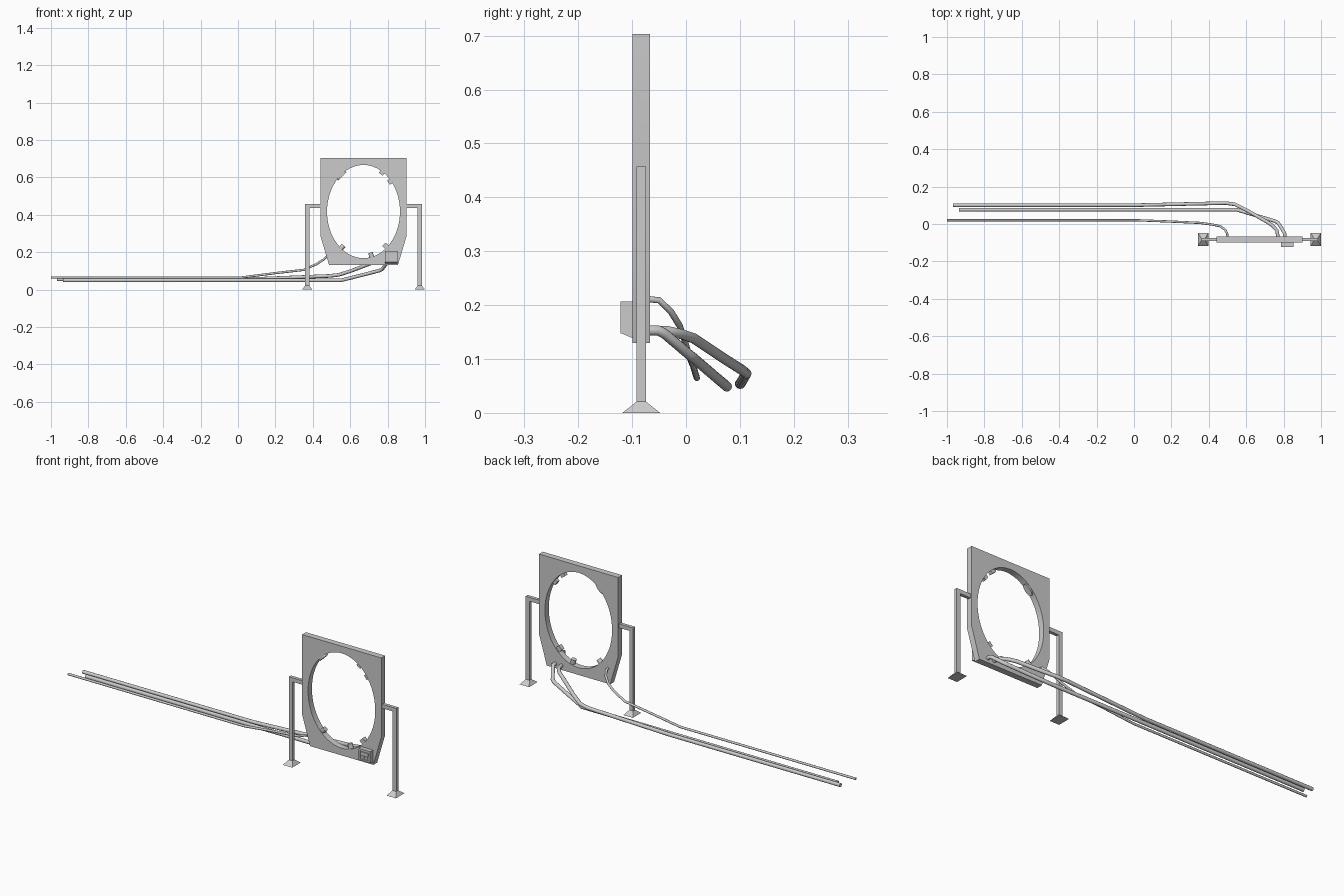
import bpy, bmesh
from math import cos, sin, radians, pi
from mathutils import Vector, Matrix

if "Cube" in bpy.data.objects:
    bpy.data.objects.remove(bpy.data.objects["Cube"])

CX, CZ, RX, RZ = 0.671, 0.417, 0.195, 0.249   # oval opening
PY = -0.083                                   # plate mid-plane


def mesh_object(name, bm, smooth=False):
    bmesh.ops.recalc_face_normals(bm, faces=bm.faces)
    me = bpy.data.meshes.new(name)
    bm.to_mesh(me)
    bm.free()
    ob = bpy.data.objects.new(name, me)
    bpy.context.collection.objects.link(ob)
    if smooth:
        smooth_object(ob)
    return ob


def activate(ob):
    bpy.ops.object.select_all(action='DESELECT')
    ob.select_set(True)
    bpy.context.view_layer.objects.active = ob


def smooth_object(ob):
    activate(ob)
    bpy.ops.object.shade_smooth_by_angle(angle=radians(35))


def box(name, lo, hi):
    bm = bmesh.new()
    bmesh.ops.create_cube(bm, size=1)
    lo, hi = Vector(lo), Vector(hi)
    for v in bm.verts:
        v.co = Vector(((lo[i] + hi[i]) / 2 + v.co[i] * (hi[i] - lo[i]) for i in range(3)))
    return mesh_object(name, bm)


def prism_x(name, profile, x0, x1):
    bm = bmesh.new()
    f = bm.faces.new([bm.verts.new((x0, y, z)) for y, z in profile])
    r = bmesh.ops.extrude_face_region(bm, geom=[f])
    moved = [v for v in r['geom'] if isinstance(v, bmesh.types.BMVert)]
    bmesh.ops.translate(bm, verts=moved, vec=(x1 - x0, 0, 0))
    return mesh_object(name, bm)


def add_poly(cu, pts, cyclic):
    sp = cu.splines.new('POLY')
    sp.points.add(len(pts) - 1)
    for p, co in zip(sp.points, pts):
        p.co = (*co, 1)
    sp.use_cyclic_u = cyclic


def curve_mesh(name, cu, rot=None, loc=(0, 0, 0)):
    ob = bpy.data.objects.new(name, cu)
    bpy.context.collection.objects.link(ob)
    ob.location = loc
    if rot:
        ob.rotation_euler = rot
    activate(ob)
    bpy.ops.object.convert(target='MESH')
    smooth_object(bpy.context.object)


# Main plate with chamfered lower corners and oval opening
cu = bpy.data.curves.new("ring_plate", 'CURVE')
cu.dimensions = '2D'
cu.fill_mode = 'BOTH'
cu.extrude = 0.016
add_poly(cu, [(x, z, 0) for x, z in ((0.487, 0.13), (0.855, 0.13), (0.901, 0.286),
                                     (0.901, 0.703), (0.441, 0.703), (0.441, 0.286))], True)
add_poly(cu, [(CX + RX * cos(2 * pi * i / 64), CZ + RZ * sin(2 * pi * i / 64), 0)
              for i in range(64)], True)
curve_mesh("ring_plate", cu, (pi / 2, 0, 0), (0, PY, 0))


# Sensors and lamps standing on the rim of the opening
def rim_part(name, deg, width, depth, height, segs):
    t = radians(deg)
    pos = Vector((CX + RX * cos(t), PY, CZ + RZ * sin(t)))
    inward = -Vector((cos(t) / RX, 0, sin(t) / RZ)).normalized()
    across = Vector((0, 1, 0)).cross(inward)
    m = Matrix((across, (0, 1, 0), inward)).transposed().to_4x4()
    m.translation = pos + inward * (height / 2 - 0.004)
    bm = bmesh.new()
    if segs == 4:
        bmesh.ops.create_cube(bm, size=1)
    else:
        bmesh.ops.create_cone(bm, cap_ends=True, segments=segs, radius1=0.5, radius2=0.5, depth=1)
    bmesh.ops.scale(bm, vec=(width, depth, height + 0.008), verts=bm.verts)
    bmesh.ops.transform(bm, matrix=m, verts=bm.verts)
    mesh_object(name, bm, segs > 4)


rim_part("large_round_lens", 128, 0.062, 0.030, 0.010, 24)
rim_part("upper_sensor_a", 58.6, 0.026, 0.020, 0.016, 4)
rim_part("upper_sensor_b", 41, 0.026, 0.020, 0.016, 4)
rim_part("lower_lamp_left", 232, 0.025, 0.025, 0.020, 16)
rim_part("lower_lamp_middle", 283, 0.025, 0.025, 0.024, 16)
rim_part("lower_sensor_right", 310, 0.026, 0.022, 0.022, 4)

# Side supports: post, arm and flared foot
for side, s in (("left", -1), ("right", 1)):
    x = CX + s * 0.301
    box(side + "_post", (x - 0.011, -0.0915, 0.018), (x + 0.011, -0.0745, 0.457))
    a, b = sorted((x + s * -0.011, CX + s * 0.229))
    box(side + "_arm", (a, -0.0915, 0.436), (b, -0.0745, 0.457))
    bm = bmesh.new()
    bmesh.ops.create_cube(bm, size=1)
    for v in bm.verts:
        hx, hy = (0.011, 0.0085) if v.co.z > 0 else (0.0275, 0.035)
        v.co = (x + v.co.x * 2 * hx, PY + v.co.y * 2 * hy, 0.021 if v.co.z > 0 else 0)
    mesh_object(side + "_foot", bm)

# Control box with sloped underside, raised frame, screen and buttons
prism_x("control_box", [(-0.098, 0.138), (-0.118, 0.147), (-0.118, 0.207), (-0.098, 0.207)],
        0.786, 0.853)
for name, x0, x1, z0, z1 in (("panel_frame_top", 0.786, 0.853, 0.198, 0.207),
                             ("panel_frame_left", 0.786, 0.794, 0.147, 0.198),
                             ("panel_frame_right", 0.845, 0.853, 0.147, 0.198),
                             ("panel_frame_bottom", 0.794, 0.845, 0.147, 0.155),
                             ("panel_screen", 0.800, 0.839, 0.178, 0.193),
                             ("panel_button_left", 0.802, 0.816, 0.160, 0.172),
                             ("panel_button_right", 0.823, 0.837, 0.160, 0.172)):
    box(name, (x0, -0.122, z0), (x1, -0.117, z1))

# Hoses trailing away behind the plate
hoses = {
    "thick_hose_a": (0.0095, [(-0.968, 0.100, 0.054), (0.02, 0.101, 0.054), (0.49, 0.112, 0.073),
                              (0.54, 0.105, 0.079), (0.60, 0.075, 0.098), (0.705, 0.015, 0.138),
                              (0.74, -0.008, 0.146), (0.764, -0.035, 0.152), (0.77, -0.07, 0.153)]),
    "thick_hose_b": (0.0095, [(-0.935, 0.076, 0.049), (0.55, 0.076, 0.049), (0.61, 0.058, 0.064),
                              (0.755, 0.015, 0.101), (0.77, 0.006, 0.108), (0.80, -0.040, 0.147),
                              (0.806, -0.052, 0.153), (0.806, -0.07, 0.153)]),
    "thin_hose": (0.006, [(-1.0, 0.020, 0.065), (0.02, 0.020, 0.065), (0.20, 0.013, 0.088),
                          (0.35, 0.006, 0.105), (0.42, -0.003, 0.136), (0.46, -0.012, 0.162),
                          (0.485, -0.028, 0.188), (0.498, -0.050, 0.209), (0.50, -0.07, 0.211)]),
}
for name, (r, pts) in hoses.items():
    cu = bpy.data.curves.new(name, 'CURVE')
    cu.dimensions = '3D'
    cu.bevel_depth = r
    cu.bevel_resolution = 4
    cu.use_fill_caps = True
    add_poly(cu, pts, False)
    curve_mesh(name, cu)
